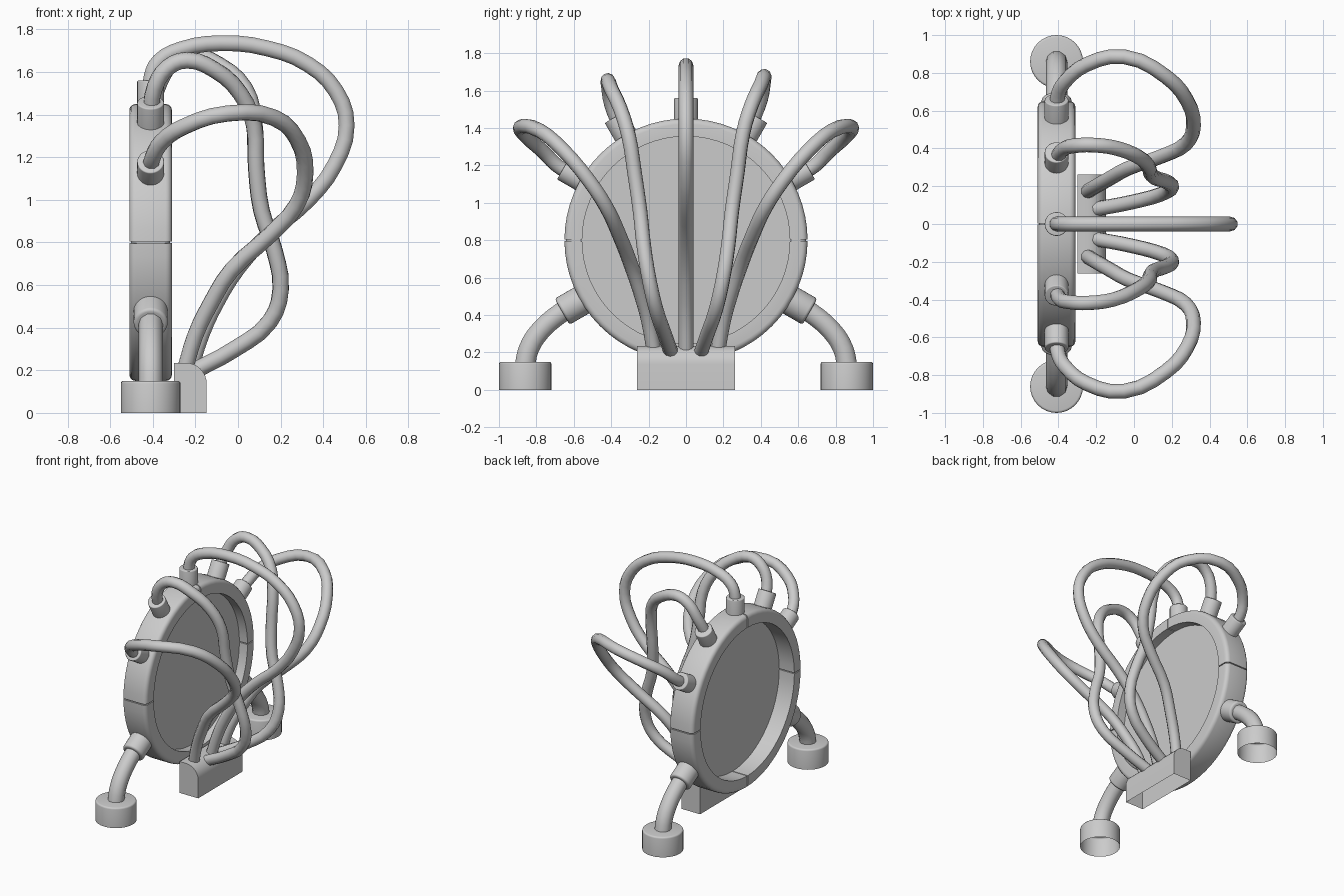
import bpy, bmesh, math
from mathutils import Vector

cube = bpy.data.objects.get("Cube")
if cube:
    bpy.data.objects.remove(cube, do_unlink=True)

grey = bpy.data.materials.new("light_grey")
grey.use_nodes = True
grey.diffuse_color = (0.6, 0.6, 0.6, 1)
grey.node_tree.nodes["Principled BSDF"].inputs["Base Color"].default_value = grey.diffuse_color

CX, CZ = -0.41, 0.80      # ring centre
RING_R, HOLE_R, HALF = 0.65, 0.555, 0.1


def finish(obj):
    obj.data.materials.clear()
    obj.data.materials.append(grey)
    bpy.ops.object.select_all(action='DESELECT')
    obj.select_set(True)
    bpy.context.view_layer.objects.active = obj
    if obj.type == 'CURVE':
        bpy.ops.object.convert(target='MESH')
        obj = bpy.context.object
    bpy.ops.object.shade_smooth_by_angle(angle=math.radians(40))
    return obj


def from_bmesh(name, bm):
    bmesh.ops.recalc_face_normals(bm, faces=bm.faces)
    mesh = bpy.data.meshes.new(name)
    bm.to_mesh(mesh)
    bm.free()
    obj = bpy.data.objects.new(name, mesh)
    bpy.context.collection.objects.link(obj)
    return finish(obj)


def ring_part(name, start, end, steps, inset=0.0):
    """Sweep the rounded ring section between two angles about the x axis."""
    bm = bmesh.new()
    r, h, b = RING_R - inset, HALF - inset, 0.03
    section = [(HOLE_R + inset, -h), (HOLE_R + inset, h)]
    for side in (1, -1):
        arc = [(r - b + b * math.cos(t), side * (h - b + b * math.sin(t)))
               for t in (math.pi / 2 * k / 4 for k in range(5))]
        section += arc[::-side]
    full = end - start > 6.28
    loops = []
    for i in range(steps if full else steps + 1):
        a = start + (end - start) * i / steps
        loops.append([bm.verts.new((CX + x, q * math.cos(a), CZ + q * math.sin(a)))
                      for q, x in section])
    n = len(section)
    for i in range(steps):
        one, two = loops[i], loops[(i + 1) % len(loops)]
        for j in range(n):
            bm.faces.new((one[j], one[(j + 1) % n], two[(j + 1) % n], two[j]))
    if not full:
        bm.faces.new(loops[0])
        bm.faces.new(loops[-1])
    return from_bmesh(name, bm)


def cylinder(name, a, b, radius, bevel=0.0, sides=32, open_base=False):
    """Cylinder from a to b with an optional bevel on the far rim."""
    a, b = Vector(a), Vector(b)
    axis = b - a
    bm = bmesh.new()
    bmesh.ops.create_cone(bm, cap_ends=True, segments=sides, radius1=radius,
                          radius2=radius, depth=axis.length)
    top = [f for f in bm.faces if f.normal.z > 0.9]
    base = [f for f in bm.faces if f.normal.z < -0.9]
    if open_base:
        bmesh.ops.delete(bm, geom=base, context='FACES_ONLY')
    if bevel:
        bmesh.ops.bevel(bm, geom=list(top[0].edges), offset=bevel, segments=3,
                        profile=0.5, affect='EDGES')
    rot = axis.to_track_quat('Z', 'Y').to_matrix().to_4x4()
    bmesh.ops.transform(bm, matrix=rot, verts=bm.verts)
    bmesh.ops.translate(bm, vec=(a + b) / 2, verts=bm.verts)
    return from_bmesh(name, bm)


def tube(name, points, radius):
    curve = bpy.data.curves.new(name, 'CURVE')
    curve.dimensions = '3D'
    curve.bevel_depth = radius
    curve.bevel_resolution = 3
    curve.resolution_u = 3
    curve.use_fill_caps = True
    spline = curve.splines.new('BEZIER')
    spline.bezier_points.add(len(points) - 1)
    for bp, p in zip(spline.bezier_points, points):
        bp.co = p
        bp.handle_left_type = bp.handle_right_type = 'AUTO'
    obj = bpy.data.objects.new(name, curve)
    bpy.context.collection.objects.link(obj)
    return finish(obj)


def rim_point(degrees, r):
    a = math.radians(degrees)
    return (CX, r * math.cos(a), CZ + r * math.sin(a))


# Ring in four quarters with narrow seams over a slightly smaller core
GAP = 0.006
for q in range(4):
    s = q * math.pi / 2
    ring_part(f"ring_quarter_{q + 1}", s + GAP, s + math.pi / 2 - GAP, 16)
ring_part("ring_core", 0, math.tau, 64, 0.008)

# Thin round panel recessed inside the ring
cylinder("round_panel", (-0.385, 0, CZ), (-0.377, 0, CZ), HOLE_R + 0.005, sides=64)

# Cable sockets around the top of the ring
for i, deg in enumerate((30, 60, 90, 120, 150)):
    cylinder(f"cable_socket_{i + 1}", rim_point(deg, 0.61), rim_point(deg, 0.76), 0.063, 0.006)

# Legs: collar, bent pipe and open-bottomed foot
for side, label in ((1, "back"), (-1, "front")):
    deg = -30 if side == 1 else 210
    cylinder(f"{label}_leg_collar", rim_point(deg, 0.60), rim_point(deg, 0.765), 0.08, 0.015)
    path = [(0.60, 0.455), (0.67, 0.41), (0.775, 0.32), (0.84, 0.22), (0.863, 0.12)]
    tube(f"{label}_leg_pipe", [(CX, side * y, z) for y, z in path], 0.057)
    cylinder(f"{label}_foot", (CX, side * 0.86, 0), (CX, side * 0.86, 0.15), 0.14, 0.012,
             open_base=True)

# Cable box with one rounded top edge and no floor
bm = bmesh.new()
outline = [(-0.30, 0), (-0.30, 0.235)]
outline += [(-0.245 + 0.098 * math.sin(t), 0.137 + 0.098 * math.cos(t))
            for t in (math.pi / 2 * k / 8 for k in range(9))]
outline.append((-0.147, 0))
ends = [[bm.verts.new((x, y, z)) for x, z in outline] for y in (-0.262, 0.262)]
for loop in ends:
    bm.faces.new(loop)
for j in range(len(outline) - 1):
    bm.faces.new((ends[0][j], ends[0][j + 1], ends[1][j + 1], ends[1][j]))
from_bmesh("cable_box", bm)

# Cables looping from the sockets to the box
CABLE_R = 0.039
middle = [(-.41, 1.5), (-.405, 1.58), (-.37, 1.65), (-.27, 1.705), (-.08, 1.735),
          (.14, 1.71), (.33, 1.635), (.46, 1.51), (.51, 1.35), (.455, 1.165),
          (.33, 1.0), (.15, .845), (0, .68), (-.1, .52), (-.17, .37), (-.225, .2)]
tube("middle_cable", [(x, 0, z) for x, z in middle], CABLE_R)

inner = [(-.41, .35, 1.40), (-.39, .40, 1.53), (-.33, .415, 1.62), (-.24, .418, 1.655),
         (-.11, .40, 1.61), (.01, .35, 1.50), (.075, .305, 1.35), (.085, .275, 1.16),
         (.11, .245, .95), (.17, .225, .765), (.2, .195, .58), (.15, .16, .43),
         (-.015, .115, .30), (-.2, .08, .2)]
outer = [(-.41, .62, 1.155), (-.40, .69, 1.2), (-.36, .76, 1.27), (-.25, .845, 1.345),
         (-.05, .885, 1.405), (.17, .78, 1.385), (.28, .655, 1.28), (.315, .52, 1.12),
         (.275, .425, .975), (.15, .36, .835), (-.03, .295, .67), (-.13, .24, .51),
         (-.2, .2, .365), (-.25, .17, .2)]
for side, label in ((1, "back"), (-1, "front")):
    tube(f"{label}_outer_cable", [(x, side * y, z) for x, y, z in outer], CABLE_R)
    # The back inner cable arches slightly higher
    lift = 0.022 if side == 1 else 0
    tube(f"{label}_inner_cable",
         [(x + lift * (z > 1.45), side * y, z + lift * (z > 1.3)) for x, y, z in inner], CABLE_R)
